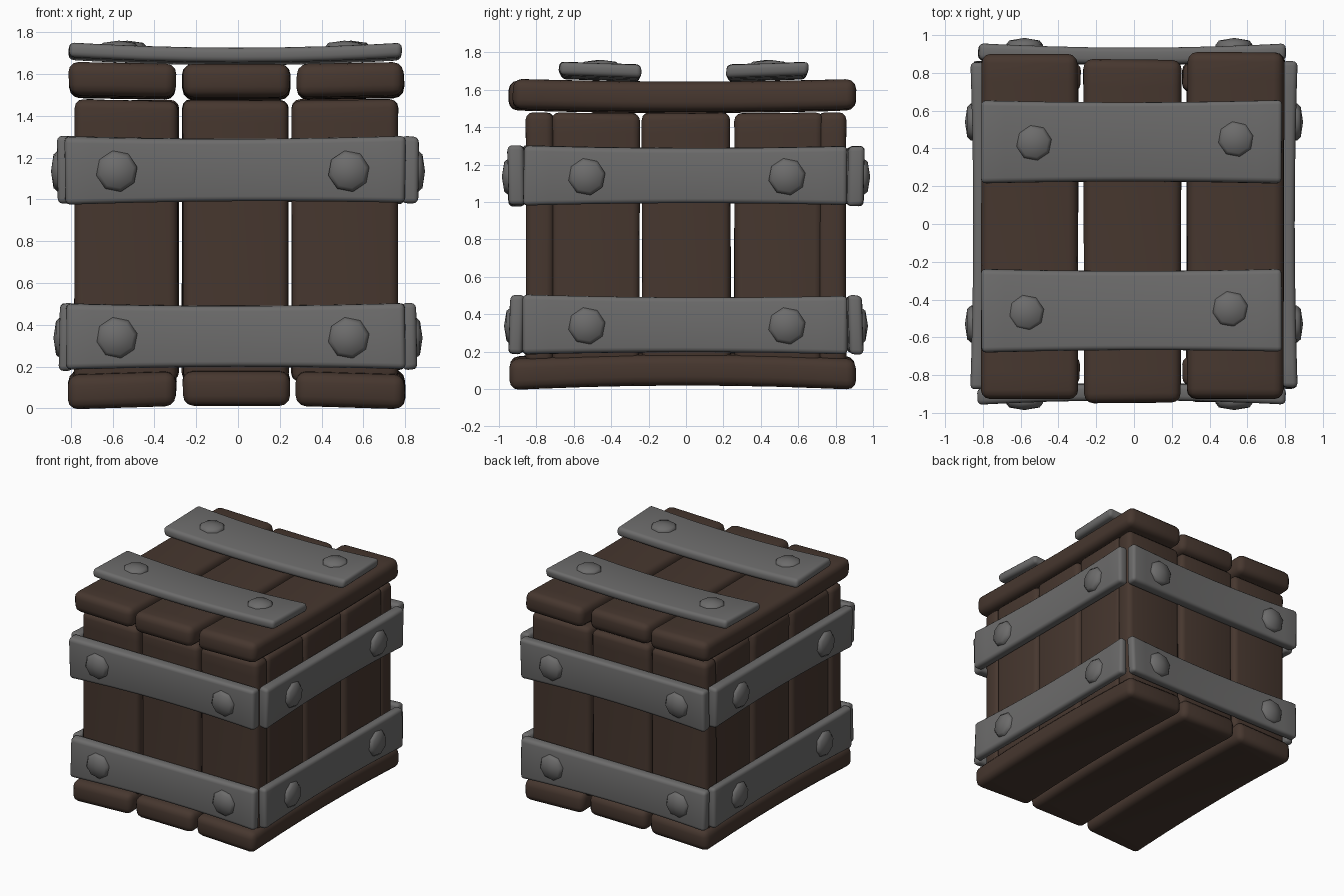
import bpy, bmesh, math, random
from mathutils import Vector, Matrix

if "Cube" in bpy.data.objects:
    bpy.data.objects.remove(bpy.data.objects["Cube"])

random.seed(4)
CENTRE = Vector((0, 0, 0.83))


def material(name, colour):
    m = bpy.data.materials.new(name)
    m.diffuse_color = (*colour, 1)
    m.use_nodes = True
    m.node_tree.nodes["Principled BSDF"].inputs["Base Color"].default_value = m.diffuse_color
    return m


WOOD = material("dark brown wood", (0.062, 0.038, 0.028))
IRON = material("grey iron", (0.15, 0.148, 0.147))


def finish(bm, name, mat, angle=50):
    bmesh.ops.recalc_face_normals(bm, faces=bm.faces)
    me = bpy.data.meshes.new(name)
    bm.to_mesh(me)
    bm.free()
    me.materials.append(mat)
    ob = bpy.data.objects.new(name, me)
    bpy.context.collection.objects.link(ob)
    bpy.context.view_layer.objects.active = ob
    ob.select_set(True)
    bpy.ops.object.shade_smooth_by_angle(angle=math.radians(angle))
    ob.select_set(False)


def bar(name, mat, lo, hi, long, normal, sign, bow, flare=0.0, bevel=0.04, rough=0.006):
    """Rounded board between lo and hi, bowed outwards at its ends along sign*normal."""
    lo, hi = Vector(lo), Vector(hi)
    mid, size = (lo + hi) / 2, hi - lo
    wide = 3 - long - normal
    bm = bmesh.new()
    bmesh.ops.create_cube(bm, size=1)
    for v in bm.verts:
        v.co = Vector([c * s for c, s in zip(v.co, size)]) + mid
        for a in (long, wide):                      # hand-cut unevenness
            v.co[a] += random.uniform(-rough, rough)
    bmesh.ops.bevel(bm, geom=bm.edges[:], offset=bevel, segments=3, profile=0.5,
                    affect='EDGES', clamp_overlap=True)
    axis = Vector((0, 0, 0))
    axis[long] = 1
    for i in range(1, 8):
        p = mid.copy()
        p[long] = lo[long] + size[long] * (0.08 + 0.84 * (i - 1) / 6)
        bmesh.ops.bisect_plane(bm, geom=bm.verts[:] + bm.edges[:] + bm.faces[:],
                               plane_co=p, plane_no=axis)
    for v in bm.verts:
        d = v.co - CENTRE
        t = ((v.co[long] - mid[long]) / (size[long] / 2)) ** 2
        v.co[normal] += sign * bow * ((d[long] / 0.85) ** 2 + (d[wide] / 0.85) ** 2)
        v.co[wide] += (v.co[wide] - mid[wide]) * flare * (t - 0.5)
    finish(bm, name, mat)


def bolt(name, pos, normal, r=0.1, h=0.05):
    """Low faceted rivet head facing along normal."""
    bm = bmesh.new()
    rings = []
    for rad, z in ((r, -0.03), (r, h * 0.2), (r * 0.82, h * 0.7)):
        rings.append([bm.verts.new((rad * math.cos(k * math.tau / 8 + 0.2),
                                    rad * math.sin(k * math.tau / 8 + 0.2), z)) for k in range(8)])
    top = bm.verts.new((0, 0, h))
    for a, b in zip(rings, rings[1:]):
        for k in range(8):
            bm.faces.new((a[k], a[(k + 1) % 8], b[(k + 1) % 8], b[k]))
    for k in range(8):
        bm.faces.new((rings[-1][k], rings[-1][(k + 1) % 8], top))
    bm.faces.new(rings[0])
    q = Vector(normal).to_track_quat('Z', 'Y').to_matrix().to_4x4()
    bmesh.ops.transform(bm, matrix=Matrix.Translation(pos) @ q, verts=bm.verts)
    finish(bm, name, IRON, 60)


# Floor and lid planks, running front to back
XS = ((-0.81, -0.295, 0.0), (-0.265, 0.25, -0.03), (0.28, 0.795, 0.01))
for i, (a, b, dy) in enumerate(XS):
    bar(f"floor_plank_{i}", WOOD, (a, -0.94, 0.035), (b, 0.90 + dy / 2, 0.20), 1, 2, -1, 0.02, bevel=0.05)
    bar(f"lid_plank_{i}", WOOD, (a, -0.93 + dy / 2, 1.475), (b, 0.90 + dy, 1.635), 1, 2, 1, 0.012, bevel=0.05)

# Upright wall planks
for s, side in ((-1, "front"), (1, "back")):
    for i, (a, b) in enumerate(((-0.78, -0.285), (-0.265, 0.24), (0.26, 0.765))):
        y0, y1 = sorted((s * 0.70, s * 0.85))
        bar(f"{side}_plank_{i}", WOOD, (a, y0, 0.13), (b, y1, 1.475), 2, 1, s, 0.006)
for s, side in ((-1, "left"), (1, "right")):
    for i, (a, b) in enumerate(((-0.72, -0.25), (-0.235, 0.24), (0.26, 0.73))):
        x0, x1 = sorted((s * 0.61, s * 0.76))
        bar(f"{side}_plank_{i}", WOOD, (x0, a, 0.13), (x1, b, 1.475), 2, 0, s, 0.006)

# Iron bands around the walls, two per side, with rivets
for z0, z1, level, out in ((0.19, 0.495, "lower", 0.0), (0.985, 1.295, "upper", 0.012)):
    zc = (z0 + z1) / 2
    for s, side in ((-1, "front"), (1, "back")):
        y0, y1 = sorted((s * 0.84, s * (0.915 + out)))
        bar(f"{side}_{level}_band", IRON, (-0.825, y0, z0), (0.8, y1, z1), 0, 1, s, 0.025, 0.08, 0.025)
        for x in (-0.58, 0.53):
            bolt(f"{side}_{level}_rivet", (x, s * (0.928 + out), zc - 0.005), (0, s, 0), h=0.045)
    for s, side in ((-1, "left"), (1, "right")):
        x0, x1 = sorted((s * 0.765, s * (0.835 + out)))
        bar(f"{side}_{level}_band", IRON, (x0, -0.87, z0), (x1, 0.86, z1), 1, 0, s, 0.015, 0.08, 0.025)
        for y in (-0.53, 0.54):
            bolt(f"{side}_{level}_rivet", (s * (0.843 + out), y, zc - 0.005), (s, 0, 0), h=0.04)

# Iron straps over the lid, with rivets
for y0, y1, side, pts in ((-0.675, -0.245, "front", ((-0.57, -0.47), (0.51, -0.45))),
                          (0.22, 0.65, "rear", ((-0.53, 0.43), (0.54, 0.45)))):
    bar(f"lid_{side}_strap", IRON, (-0.81, y0, 1.64), (0.78, y1, 1.71), 0, 2, 1, 0.028, 0.05, 0.025)
    for x, y in pts:
        bolt(f"lid_{side}_rivet", (x, y, 1.725), (0, 0, 1), r=0.095, h=0.035)
